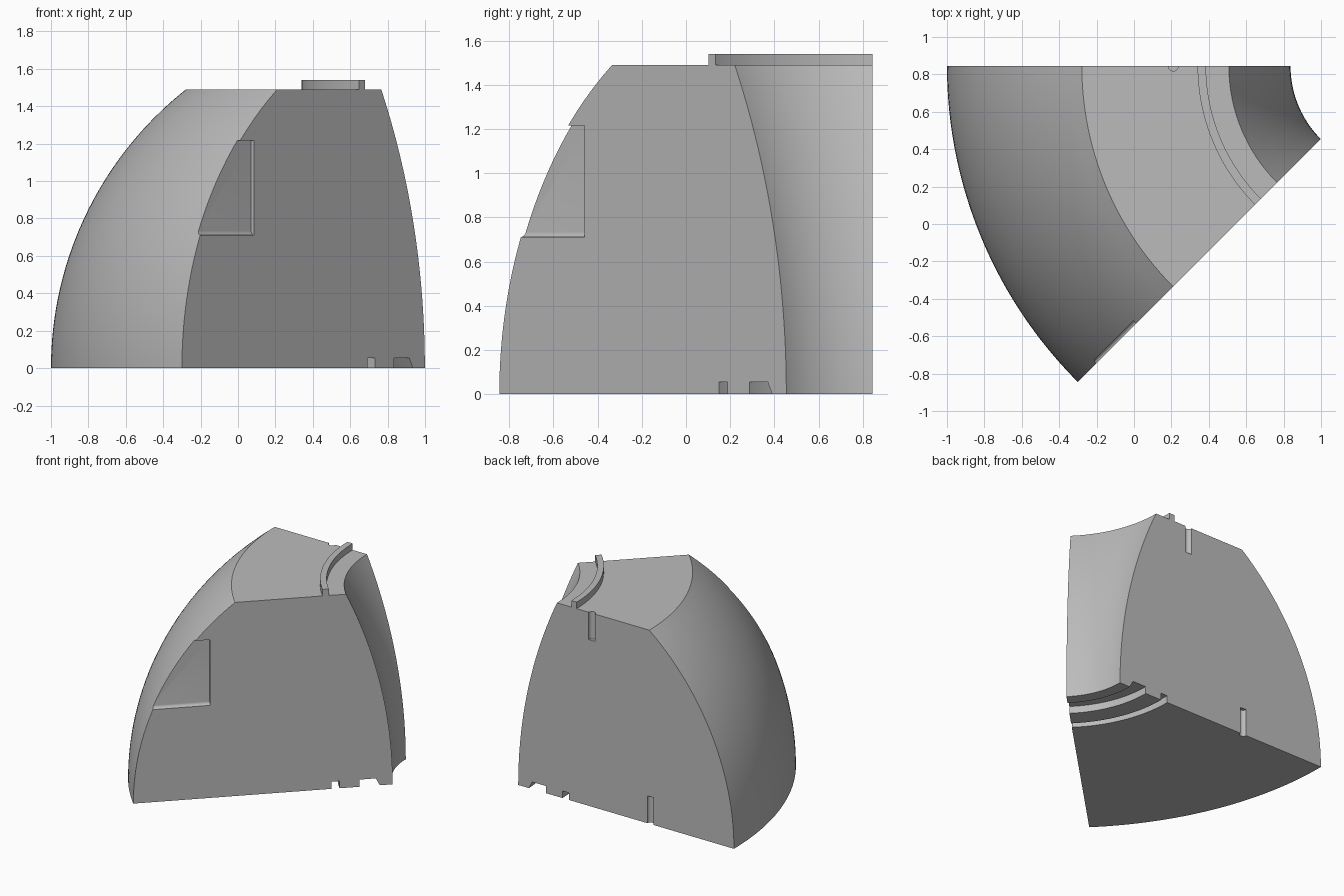
import bpy
import bmesh
from math import sin, cos, pi, sqrt
from mathutils import Vector

cube = bpy.data.objects.get("Cube")
if cube:
    bpy.data.objects.remove(cube)

AXIS = Vector((1.39, 0.845, 0))   # vertical axis the wedge is swept around
TOP = 1.49
SPAN = pi / 4
STEPS = 48

grey = bpy.data.materials.new("plain grey")
grey.use_nodes = True
colour = (0.5, 0.5, 0.5, 1)
grey.diffuse_color = colour
grey.node_tree.nodes["Principled BSDF"].inputs["Base Color"].default_value = colour


def loft(name, rings):
    """Skin matching closed rings of points and cap both ends."""
    bm = bmesh.new()
    rows = [[bm.verts.new(p) for p in ring] for ring in rings]
    for a, b in zip(rows, rows[1:]):
        for i in range(len(a)):
            j = (i + 1) % len(a)
            bm.faces.new((a[i], a[j], b[j], b[i]))
    bm.faces.new(rows[0])
    bm.faces.new(rows[-1])
    bmesh.ops.recalc_face_normals(bm, faces=bm.faces)
    mesh = bpy.data.meshes.new(name)
    bm.to_mesh(mesh)
    bm.free()
    mesh.materials.append(grey)
    obj = bpy.data.objects.new(name, mesh)
    bpy.context.collection.objects.link(obj)
    return obj


def polar(r, angle, z):
    return AXIS + Vector((r * cos(angle), r * sin(angle), z))


def arc(centre, radius, side, count=28):
    """Upright circular arc from the base to the top."""
    heights = [TOP * i / count for i in range(count + 1)]
    return [(centre + side * sqrt(radius ** 2 - z * z), z) for z in heights]


# Cross-section: curved outer wall, rim ridge, curved inner wall, base grooves
outer = arc(0.49, 1.9, 1)
inner = arc(4.083, 3.53, -1)
ridge = [(1.05, TOP), (1.05, 1.54), (1.005, 1.54), (1.005, TOP)]
wide_groove = [(0.643, 0), (0.672, 0.055), (0.788, 0.055), (0.788, 0)]
narrow_groove = [(0.929, 0), (0.929, 0.055), (0.985, 0.055), (0.985, 0)]
profile = outer + ridge + inner[::-1] + wide_groove + narrow_groove

wedge = loft("curved_wedge", [
    [polar(r, pi + SPAN * i / STEPS, z) for r, z in profile]
    for i in range(STEPS + 1)])

# Shallow recess on the diagonal face, with a filleted lower edge
along = Vector((-1, -1, 0)).normalized()
inward = Vector((-1, 1, 0)).normalized()
depth = 0.022
fillet = [(depth * sin(a), 0.712 + depth * (1 - cos(a)))
          for a in (pi / 2 * i / 6 for i in range(7))]
section = [(-0.1, 0.712)] + fillet + [(depth, 1.217), (-0.1, 1.217)]
cutters = [loft("recess_cutter", [
    [AXIS + along * r + inward * d + Vector((0, 0, z)) for d, z in section]
    for r in (1.845, 2.7)])]


# Half-round peg slots on the back face
def slot(name, x, low, high):
    turn = [2 * pi * i / 24 for i in range(24)]
    return loft(name, [[(x + 0.027 * cos(a), 0.845 + 0.027 * sin(a), z)
                        for a in turn] for z in (low, high)])


cutters.append(slot("upper_slot_cutter", 0.21, TOP - 0.21, TOP + 0.1))
cutters.append(slot("lower_slot_cutter", -0.29, -0.1, 0.21))

bpy.ops.object.select_all(action='DESELECT')
wedge.select_set(True)
bpy.context.view_layer.objects.active = wedge
for cutter in cutters:
    cut = wedge.modifiers.new(cutter.name, 'BOOLEAN')
    cut.operation = 'DIFFERENCE'
    cut.solver = 'EXACT'
    cut.object = cutter
    bpy.ops.object.modifier_apply(modifier=cut.name)
    bpy.data.objects.remove(cutter)

bpy.ops.object.shade_smooth_by_angle(angle=pi / 7)
